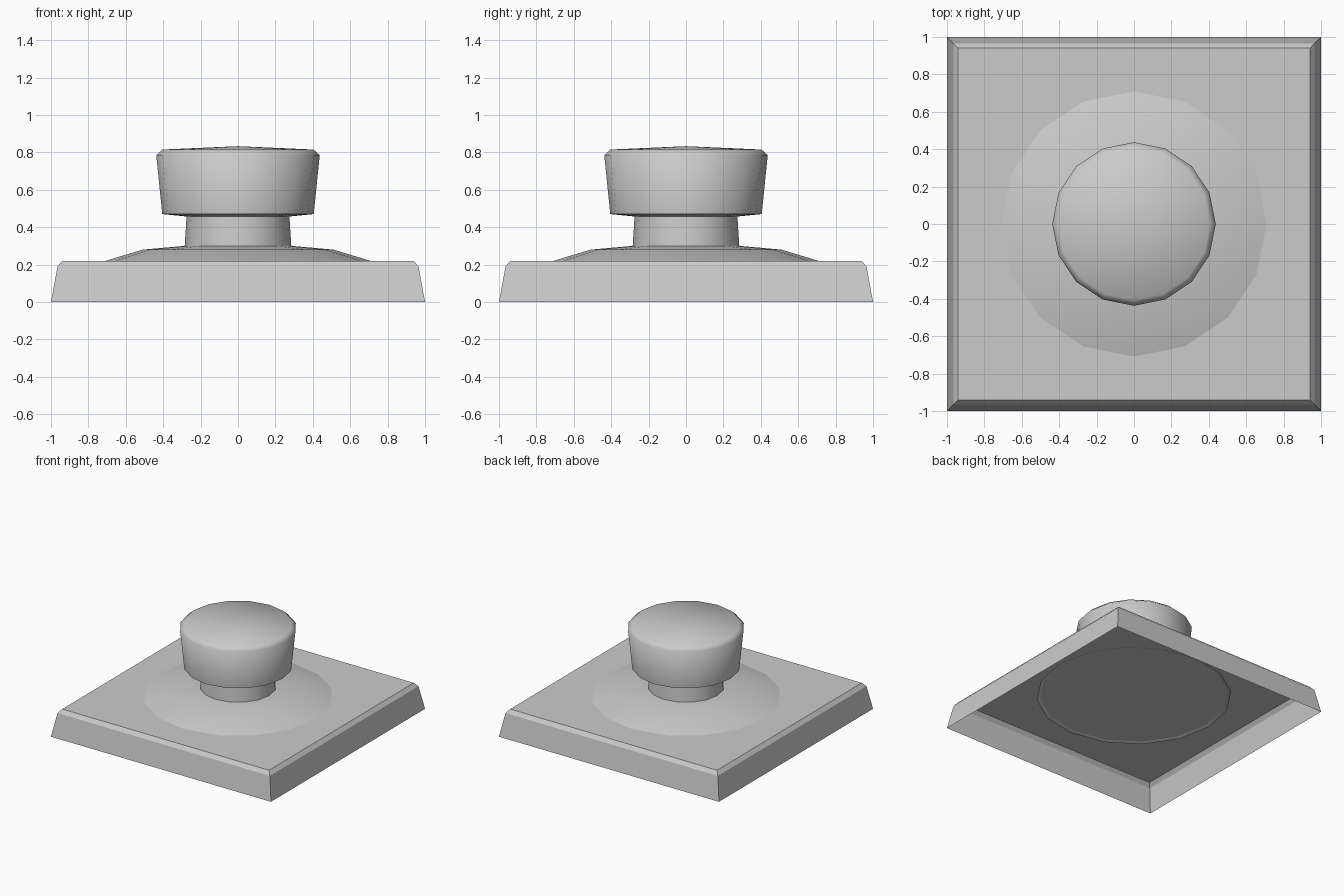
import bpy, bmesh, math

if "Cube" in bpy.data.objects:
    bpy.data.objects.remove(bpy.data.objects["Cube"])


def ring_surface(name, profile, sides, phase=0.0, cap=False):
    """Revolve (radius, height) points, listed bottom to top, into an open shell."""
    bm = bmesh.new()
    rings = []
    for r, z in profile:
        if r == 0:
            rings.append([bm.verts.new((0, 0, z))] * sides)
        else:
            angles = [phase + 2 * math.pi * i / sides for i in range(sides)]
            rings.append([bm.verts.new((r * math.cos(a), r * math.sin(a), z)) for a in angles])
    for low, high in zip(rings, rings[1:]):
        for i in range(sides):
            j = (i + 1) % sides
            quad = [low[i], low[j], high[j], high[i]]
            bm.faces.new(list(dict.fromkeys(quad)))
    if cap:
        bm.faces.new(rings[-1])
    mesh = bpy.data.meshes.new(name)
    bm.to_mesh(mesh)
    bm.free()
    obj = bpy.data.objects.new(name, mesh)
    bpy.context.collection.objects.link(obj)
    return obj


def smooth(obj, degrees):
    bpy.ops.object.select_all(action='DESELECT')
    obj.select_set(True)
    bpy.context.view_layer.objects.active = obj
    bpy.ops.object.shade_smooth_by_angle(angle=math.radians(degrees))


# Square base plate: tapered, chamfered shell, open underneath
d = math.sqrt(2)
ring_surface("base_plate", [(d, 0), (0.965 * d, 0.19), (0.94 * d, 0.22)],
             4, math.pi / 4, cap=True)

# Round knob: shallow skirt, neck, flared grip and slightly domed top
knob = ring_surface("knob", [
    (0.735, 0.212), (0.51, 0.28), (0.285, 0.30),
    (0.275, 0.457), (0.405, 0.47),
    (0.437, 0.785), (0.405, 0.815), (0, 0.833)], 16)
smooth(knob, 60)
